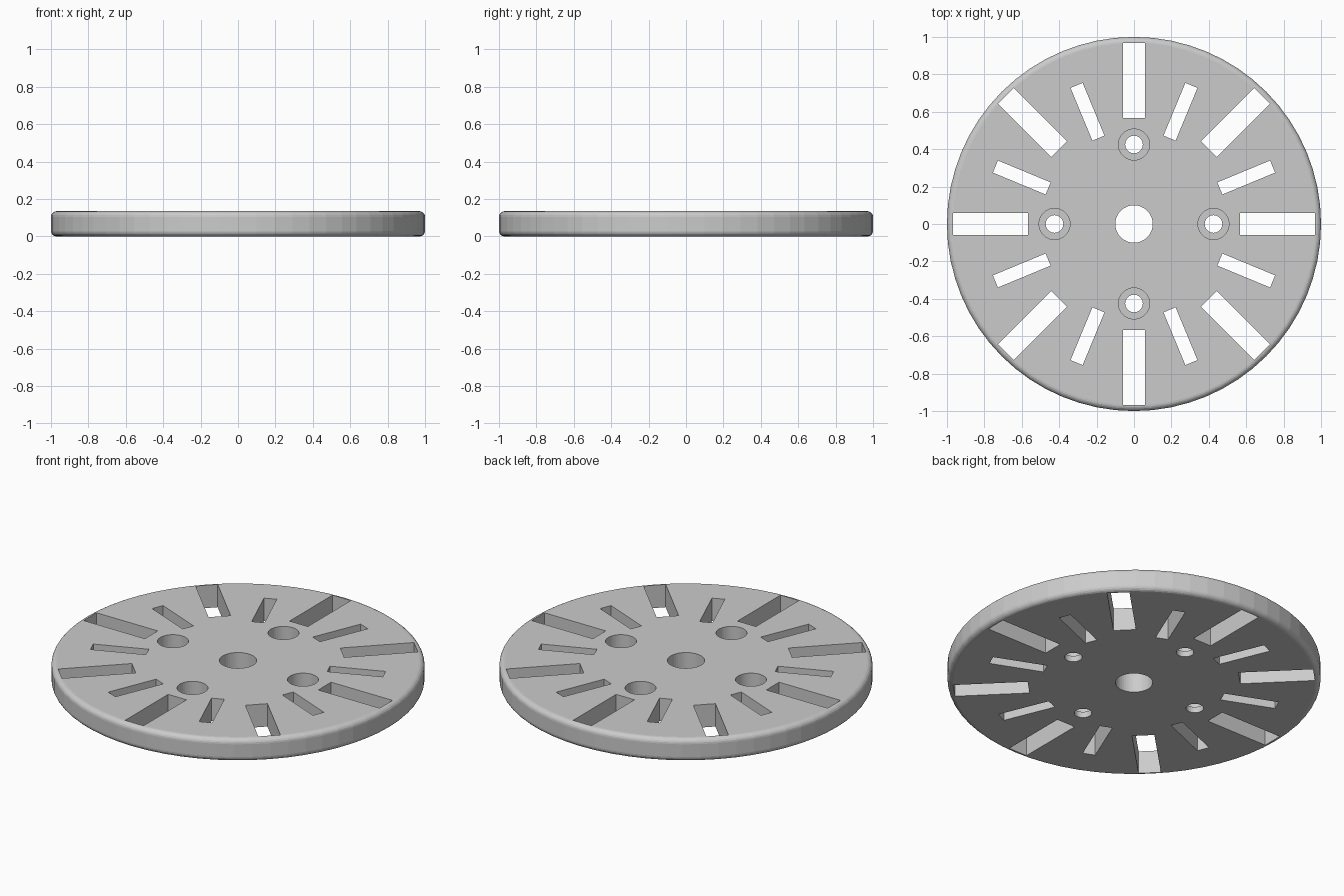
import bpy, bmesh
from math import pi, sin, cos
from mathutils import Matrix, Vector

if "Cube" in bpy.data.objects:
    bpy.data.objects.remove(bpy.data.objects["Cube"])

H, R, F = 0.135, 1.0, 0.03


def lathe(bm, profile, n, cx=0.0, cy=0.0):
    """Closed solid of revolution from (radius, z) points listed bottom to top."""
    rings = [[bm.verts.new((cx + r * cos(2 * pi * i / n), cy + r * sin(2 * pi * i / n), z))
              for i in range(n)] for r, z in profile]
    for a, b in zip(rings, rings[1:]):
        for i in range(n):
            j = (i + 1) % n
            bm.faces.new((a[i], a[j], b[j], b[i]))
    bm.faces.new(rings[0][::-1])
    bm.faces.new(rings[-1])


def slot(bm, angle, r0, r1, width):
    """Radial box cutter running through the plate."""
    m = (Matrix.Rotation(angle, 4, 'Z')
         @ Matrix.Translation(Vector(((r0 + r1) / 2, 0, H / 2)))
         @ Matrix.Diagonal((r1 - r0, width, 0.4, 1)))
    bmesh.ops.create_cube(bm, size=1, matrix=m)


def to_object(bm, name):
    bmesh.ops.recalc_face_normals(bm, faces=bm.faces)
    me = bpy.data.meshes.new(name)
    bm.to_mesh(me)
    bm.free()
    ob = bpy.data.objects.new(name, me)
    bpy.context.collection.objects.link(ob)
    return ob


# Round plate with rounded rim
bm = bmesh.new()
arc = [i * pi / 10 for i in range(6)]
profile = [(R - F + F * sin(a), F - F * cos(a)) for a in arc]
profile += [(R - F + F * cos(a), H - F + F * sin(a)) for a in arc]
lathe(bm, profile, 64)
plate = to_object(bm, "slotted_plate")

# Cutters: centre hole, counterbored screw holes, long and short slots
bm = bmesh.new()
lathe(bm, [(0.1, -0.1), (0.1, 0.3)], 48)
for k in range(4):
    a = k * pi / 2
    lathe(bm, [(0.047, -0.1), (0.047, 0.035), (0.083, 0.035), (0.083, 0.3)], 40,
          0.425 * cos(a), 0.425 * sin(a))
for k in range(8):
    slot(bm, k * pi / 4, 0.567, 0.968, 0.12)
    slot(bm, (k + 0.5) * pi / 4, 0.497, 0.802, 0.07)
cutter = to_object(bm, "hole_cutter")
cutter.hide_render = True

# Cut the holes, then drop the cutter
mod = plate.modifiers.new("holes", 'BOOLEAN')
mod.operation = 'DIFFERENCE'
mod.solver = 'EXACT'
mod.object = cutter
bpy.context.view_layer.objects.active = plate
plate.select_set(True)
bpy.ops.object.modifier_apply(modifier=mod.name)
bpy.data.objects.remove(cutter)
